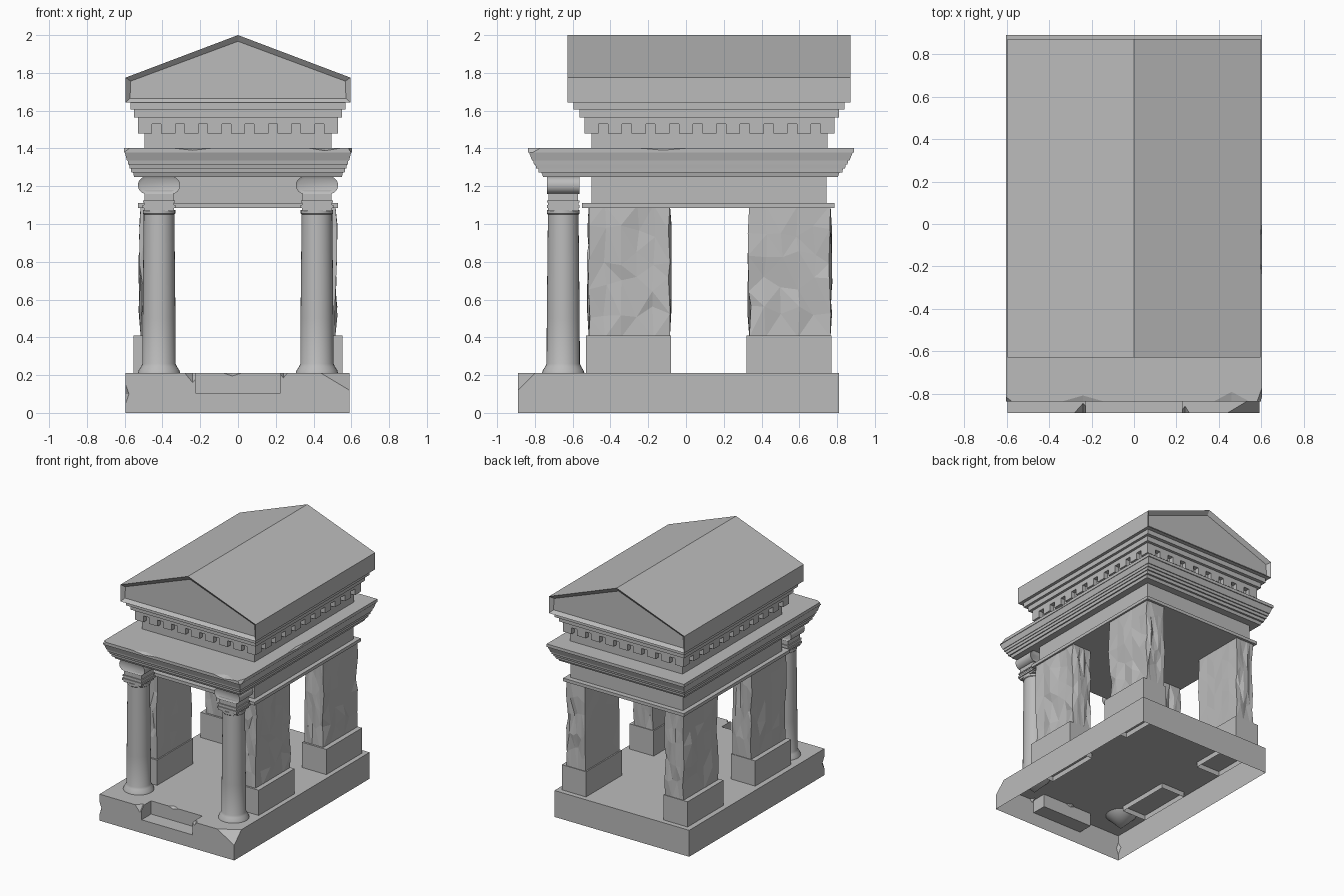
import bpy, bmesh, math, random
from mathutils import Matrix, Vector

if "Cube" in bpy.data.objects:
    bpy.data.objects.remove(bpy.data.objects["Cube"], do_unlink=True)
random.seed(4)

stone = bpy.data.materials.new("grey_stone")
stone.use_nodes = True
stone.diffuse_color = (0.5, 0.5, 0.5, 1)
stone.node_tree.nodes["Principled BSDF"].inputs["Base Color"].default_value = (0.5, 0.5, 0.5, 1)


def finish(bm, name, smooth=False):
    bmesh.ops.recalc_face_normals(bm, faces=bm.faces[:])
    me = bpy.data.meshes.new(name)
    bm.to_mesh(me)
    bm.free()
    me.materials.append(stone)
    ob = bpy.data.objects.new(name, me)
    bpy.context.collection.objects.link(ob)
    bpy.ops.object.select_all(action="DESELECT")
    bpy.context.view_layer.objects.active = ob
    ob.select_set(True)
    if smooth:
        bpy.ops.object.shade_smooth_by_angle(angle=math.radians(35))
    return ob


def add_box(bm, x0, x1, y0, y1, z0, z1):
    m = Matrix.Translation(((x0 + x1) / 2, (y0 + y1) / 2, (z0 + z1) / 2))
    m = m @ Matrix.Diagonal((x1 - x0, y1 - y0, z1 - z0, 1))
    return bmesh.ops.create_cube(bm, size=1, matrix=m)["verts"]


def rect_stack(bm, levels):
    """Rectangular rings (z, half width, front y, back y) joined and capped."""
    rings = []
    for z, w, y0, y1 in levels:
        rings.append([bm.verts.new(p) for p in ((-w, y0, z), (w, y0, z), (w, y1, z), (-w, y1, z))])
    for a, b in zip(rings, rings[1:]):
        for i in range(4):
            j = (i + 1) % 4
            bm.faces.new((a[i], a[j], b[j], b[i]))
    bm.faces.new(rings[0][::-1])
    bm.faces.new(rings[-1])


def extrude_y(bm, outline, y0, y1):
    """Closed x-z outline extruded along y; returns the two end faces."""
    a = [bm.verts.new((x, y0, z)) for x, z in outline]
    b = [bm.verts.new((x, y1, z)) for x, z in outline]
    for i in range(len(a)):
        j = (i + 1) % len(a)
        bm.faces.new((a[i], a[j], b[j], b[i]))
    return [bm.faces.new(a[::-1]), bm.faces.new(b)]


def cut(ob, cutter):
    cutter.hide_render = True
    bpy.context.view_layer.objects.active = ob
    mod = ob.modifiers.new("cut", "BOOLEAN")
    mod.operation = "DIFFERENCE"
    mod.solver = "EXACT"
    mod.object = cutter
    bpy.ops.object.modifier_apply(modifier=mod.name)
    bpy.data.objects.remove(cutter, do_unlink=True)


def chip(ob, loc, size):
    bm = bmesh.new()
    m = Matrix.Translation(loc) @ Matrix.Diagonal((*size, 1))
    bmesh.ops.create_uvsphere(bm, u_segments=4, v_segments=2, radius=1, matrix=m)
    cut(ob, finish(bm, "chip_cutter"))


# Base: hollow slab with a front step recess and chipped edges
bm = bmesh.new()
add_box(bm, -0.595, 0.59, -0.89, 0.81, 0, 0.21)
p = [Vector(v) for v in ((0.44, -0.89, 0.21), (0.59, -0.89, 0.12), (0.59, -0.8, 0.21))]
normal = (p[1] - p[0]).cross(p[2] - p[0])
normal *= 1 if normal.z > 0 else -1
bmesh.ops.bisect_plane(bm, geom=bm.verts[:] + bm.edges[:] + bm.faces[:],
                       plane_co=p[0], plane_no=normal, clear_outer=True)
bmesh.ops.holes_fill(bm, edges=bm.edges[:])
base = finish(bm, "base_slab")
bm = bmesh.new()
add_box(bm, -0.225, 0.225, -1, -0.77, 0.105, 0.3)
cut(base, finish(bm, "step_cutter"))
chip(base, (-0.595, -0.89, 0.1), (0.018, 0.03, 0.05))
chip(base, (-0.24, -0.89, 0.215), (0.045, 0.05, 0.055))
chip(base, (0.24, -0.89, 0.215), (0.025, 0.04, 0.03))
chip(base, (-0.03, -0.77, 0.215), (0.06, 0.03, 0.02))
bm = bmesh.new()
bm.from_mesh(base.data)
under = [f for f in bm.faces if f.calc_center_median().z < 0.001]
bmesh.ops.delete(bm, geom=under, context="FACES")
bm.to_mesh(base.data)
bm.free()

# Four plinths with rough-hewn pillars
for side, s in (("left", 1), ("right", -1)):
    for end, y0, y1 in (("front", -0.53, -0.08), ("back", 0.32, 0.77)):
        bm = bmesh.new()
        xs = sorted((s * 0.34, s * 0.553))
        add_box(bm, *xs, y0, y1, 0.17, 0.41)
        under = [f for f in bm.faces if f.calc_center_median().z < 0.18]
        bmesh.ops.delete(bm, geom=under, context="FACES_ONLY")
        finish(bm, f"{end}_{side}_plinth")

        bm = bmesh.new()
        xs = sorted((s * 0.35, s * 0.515))
        add_box(bm, *xs, y0 + 0.015, y1 - 0.005, 0.4, 1.1)
        bmesh.ops.subdivide_edges(bm, edges=bm.edges[:], cuts=4, use_grid_fill=True)
        for v in bm.verts:
            if 0.41 < v.co.z < 1.09:
                outer = abs(v.co.x) > 0.5
                v.co.x += random.uniform(-0.012, 0.012) if outer else random.uniform(-0.003, 0.003)
                v.co.y += random.uniform(-0.01, 0.01)
                v.co.z += random.uniform(-0.04, 0.04)
        bmesh.ops.triangulate(bm, faces=bm.faces[:])
        finish(bm, f"{end}_{side}_pillar")

# Two front columns with scroll capitals
SHAFT = ((0, 0.1), (0.112, 0.21), (0.108, 0.225), (0.095, 0.245), (0.088, 0.26),
         (0.087, 0.5), (0.081, 1.05), (0.086, 1.055), (0.086, 1.075), (0, 1.075))
for side, s in (("left", 1), ("right", -1)):
    cx, cy = s * 0.418, -0.65
    bm = bmesh.new()
    prof = [bm.verts.new((cx + r, cy, z)) for r, z in SHAFT]
    edges = [bm.edges.new(e) for e in zip(prof, prof[1:])]
    bmesh.ops.spin(bm, geom=prof + edges, cent=(cx, cy, 0), axis=(0, 0, 1),
                   angle=math.tau, steps=32)
    bmesh.ops.remove_doubles(bm, verts=bm.verts[:], dist=0.0005)
    finish(bm, f"{side}_column", smooth=True)

    bm = bmesh.new()
    for h, z0, z1 in ((0.08, 1.07, 1.085), (0.087, 1.085, 1.1), (0.08, 1.1, 1.115),
                      (0.085, 1.115, 1.125), (0.077, 1.125, 1.18)):
        add_box(bm, cx - h, cx + h, cy - h, cy + h, z0, z1)
    finish(bm, f"{side}_capital_neck")

    bm = bmesh.new()
    outline = []
    for d in (1, -1):
        for i in range(13):
            a = math.pi * (i / 12 - 0.5)
            outline.append((cx + d * (0.066 + 0.046 * math.cos(a)), 1.205 + d * 0.046 * math.sin(a)))
    ends = extrude_y(bm, outline, cy - 0.085, cy + 0.085)
    bmesh.ops.recalc_face_normals(bm, faces=bm.faces[:])
    bmesh.ops.inset_individual(bm, faces=ends, thickness=0.014, depth=-0.008)
    finish(bm, f"{side}_capital_scroll", smooth=True)

# Lower beam with its foot band
bm = bmesh.new()
rect_stack(bm, ((1.085, 0.53, -0.55, 0.785), (1.11, 0.53, -0.55, 0.785),
                (1.11, 0.495, -0.5, 0.745), (1.26, 0.495, -0.5, 0.745)))
finish(bm, "lower_beam")

# Stepped cornice, flaring from bottom to top
bm = bmesh.new()
steps = ((1.25, 0), (1.272, 0.1), (1.272, 0.28), (1.295, 0.32), (1.295, 0.45), (1.315, 0.5),
         (1.315, 0.6), (1.335, 0.64), (1.335, 0.72), (1.378, 0.92), (1.378, 1), (1.402, 1))
rect_stack(bm, [(z, 0.55 + 0.053 * t, -0.757 - 0.08 * t, 0.804 + 0.085 * t) for z, t in steps])
cornice = finish(bm, "cornice")
chip(cornice, (-0.24, -0.84, 1.405), (0.14, 0.04, 0.016))
chip(cornice, (0.46, -0.84, 1.405), (0.11, 0.06, 0.018))
chip(cornice, (0.605, -0.83, 1.405), (0.025, 0.07, 0.04))
chip(cornice, (-0.605, -0.84, 1.405), (0.04, 0.03, 0.03))
chip(cornice, (0.605, -0.12, 1.405), (0.02, 0.18, 0.016))

# Upper frieze and stepped crown
bm = bmesh.new()
rect_stack(bm, ((1.4, 0.495, -0.5, 0.75), (1.53, 0.495, -0.5, 0.75),
                (1.53, 0.53, -0.538, 0.787), (1.565, 0.53, -0.538, 0.787),
                (1.565, 0.55, -0.565, 0.81), (1.605, 0.55, -0.565, 0.81),
                (1.605, 0.57, -0.595, 0.838), (1.645, 0.57, -0.595, 0.838)))
finish(bm, "upper_frieze")

# Tooth blocks around the frieze
bm = bmesh.new()
for i in range(9):
    x = -0.53 + i * 0.123
    add_box(bm, x, x + 0.076, -0.538, -0.49, 1.48, 1.535)
    add_box(bm, x, x + 0.076, 0.74, 0.787, 1.48, 1.535)
for i in range(11):
    y = -0.538 + i * 0.125
    add_box(bm, -0.53, -0.485, y, y + 0.075, 1.48, 1.535)
    add_box(bm, 0.485, 0.53, y, y + 0.075, 1.48, 1.535)
finish(bm, "tooth_blocks")

# Gabled roof with recessed pediments
bm = bmesh.new()
gable = ((-0.595, 1.642), (0.595, 1.642), (0.595, 1.775), (0, 2), (-0.595, 1.775))
ends = extrude_y(bm, gable, -0.628, 0.872)
bmesh.ops.recalc_face_normals(bm, faces=bm.faces[:])
bmesh.ops.inset_individual(bm, faces=ends, thickness=0.033, depth=-0.025)
finish(bm, "gabled_roof")
